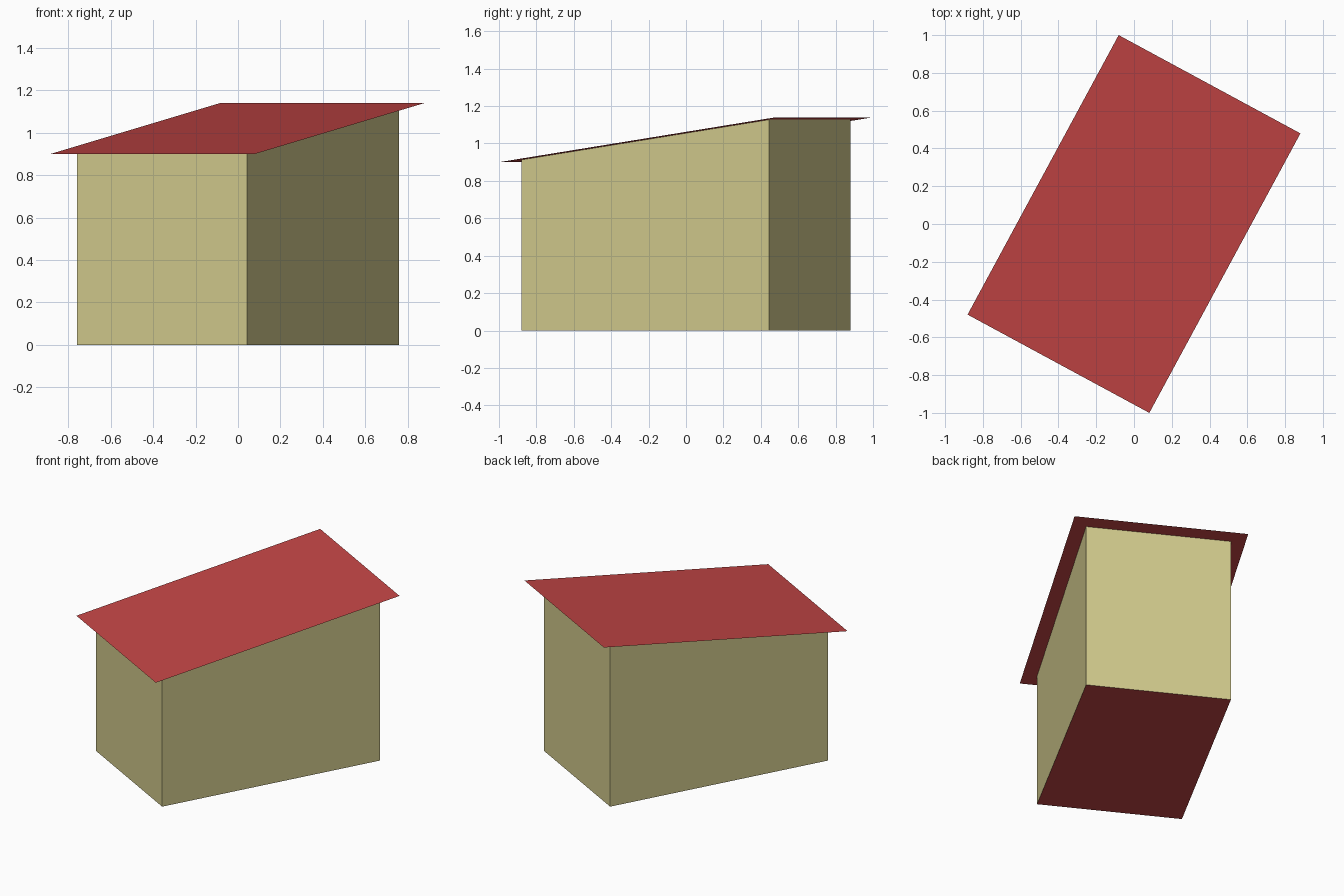
import bpy
import bmesh
from math import radians
from mathutils import Matrix

cube = bpy.data.objects.get("Cube")
if cube:
    bpy.data.objects.remove(cube, do_unlink=True)

TURN = Matrix.Rotation(radians(-28.4), 4, "Z")
ROOF_X, ROOF_Y = 0.547, 0.841      # half sizes of the roof sheet
WALL_X, WALL_Y = 0.456, 0.752      # half sizes of the walls
EAVE, RIDGE = 0.90, 1.14           # low front and high back of the roof


def material(name, colour):
    mat = bpy.data.materials.new(name)
    mat.use_nodes = True
    mat.diffuse_color = colour
    mat.node_tree.nodes["Principled BSDF"].inputs["Base Color"].default_value = colour
    return mat


def roof_height(y):
    return EAVE + (RIDGE - EAVE) * (y + ROOF_Y) / (2 * ROOF_Y)


def rectangle(bm, half_x, half_y, height):
    corners = [(-half_x, -half_y), (half_x, -half_y), (half_x, half_y), (-half_x, half_y)]
    return [bm.verts.new((x, y, height(y))) for x, y in corners]


def finish(bm, name, mat):
    bm.transform(TURN)
    mesh = bpy.data.meshes.new(name)
    bm.to_mesh(mesh)
    bm.free()
    mesh.materials.append(mat)
    obj = bpy.data.objects.new(name, mesh)
    bpy.context.collection.objects.link(obj)
    return obj


red = material("roof red", (0.55, 0.06, 0.06, 1))
sand = material("wall sand", (0.644, 0.591, 0.266, 1))

# Walls, rising to meet the sloping roof
bm = bmesh.new()
low = rectangle(bm, WALL_X, WALL_Y, lambda y: 0)
high = rectangle(bm, WALL_X, WALL_Y, roof_height)
for i in range(4):
    j = (i + 1) % 4
    bm.faces.new((low[i], low[j], high[j], high[i]))
finish(bm, "walls", sand)

# Floor, facing down
bm = bmesh.new()
bm.faces.new(reversed(rectangle(bm, WALL_X, WALL_Y, lambda y: 0)))
finish(bm, "floor", red)

# Single sloping roof sheet with overhang
bm = bmesh.new()
bm.faces.new(rectangle(bm, ROOF_X, ROOF_Y, roof_height))
finish(bm, "roof", red)
